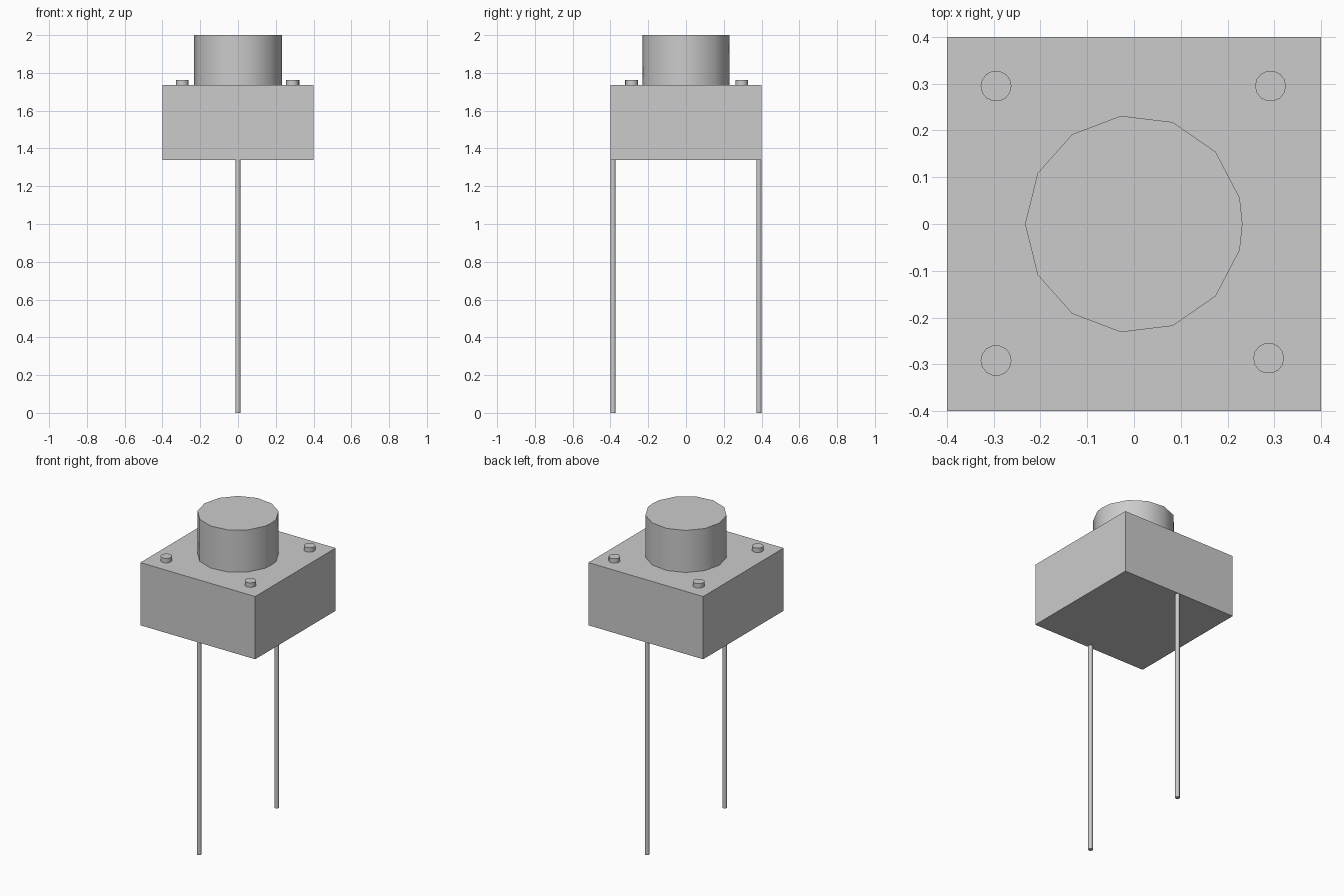
import bpy
from math import pi, cos, sin

cube = bpy.data.objects.get("Cube")
if cube:
    bpy.data.objects.remove(cube, do_unlink=True)

grey = bpy.data.materials.new("plain_grey")
grey.use_nodes = True
colour = (0.6, 0.6, 0.6, 1)
grey.diffuse_color = colour
grey.node_tree.nodes["Principled BSDF"].inputs["Base Color"].default_value = colour


def prism(name, outline, bottom, top, smooth=True):
    """Extrude a closed outline straight up between two heights."""
    n = len(outline)
    verts = [(x, y, z) for z in (bottom, top) for x, y in outline]
    faces = [tuple(reversed(range(n))), tuple(range(n, 2 * n))]
    faces += [(i, (i + 1) % n, n + (i + 1) % n, n + i) for i in range(n)]
    mesh = bpy.data.meshes.new(name)
    mesh.from_pydata(verts, [], faces)
    mesh.materials.append(grey)
    obj = bpy.data.objects.new(name, mesh)
    bpy.context.collection.objects.link(obj)
    if smooth:
        bpy.ops.object.select_all(action="DESELECT")
        obj.select_set(True)
        bpy.context.view_layer.objects.active = obj
        bpy.ops.object.shade_smooth_by_angle(angle=pi / 3.5)
    return obj


def ring(cx, cy, r, sides, start=0.0):
    angles = [start + 2 * pi * i / sides for i in range(sides)]
    return [(cx + r * cos(a), cy + r * sin(a)) for a in angles]


# Square housing
half, base, deck = 0.4, 1.34, 1.735
prism("housing", [(-half, -half), (half, -half), (half, half), (-half, half)],
      base, deck, smooth=False)

# Round button: thirteen sides from the -x point, plus a point closing the +x side
button = ring(0, 0, 0.233, 13, pi)
button.insert(7, (0.232, 0))
prism("button", button, deck, 2.0)

# Corner rivets
rivets = {"front_left": (0.288, -0.287), "front_right": (-0.295, -0.292),
          "back_left": (0.292, 0.295), "back_right": (-0.295, 0.295)}
for corner, (x, y) in rivets.items():
    prism("rivet_" + corner, ring(x, y, 0.033, 14), deck, 1.763)

# Wire legs at the front and back edges
for side, y in (("front", -0.386), ("back", 0.386)):
    prism("leg_" + side, ring(0, y, 0.014, 8, pi / 8), 0, base)
